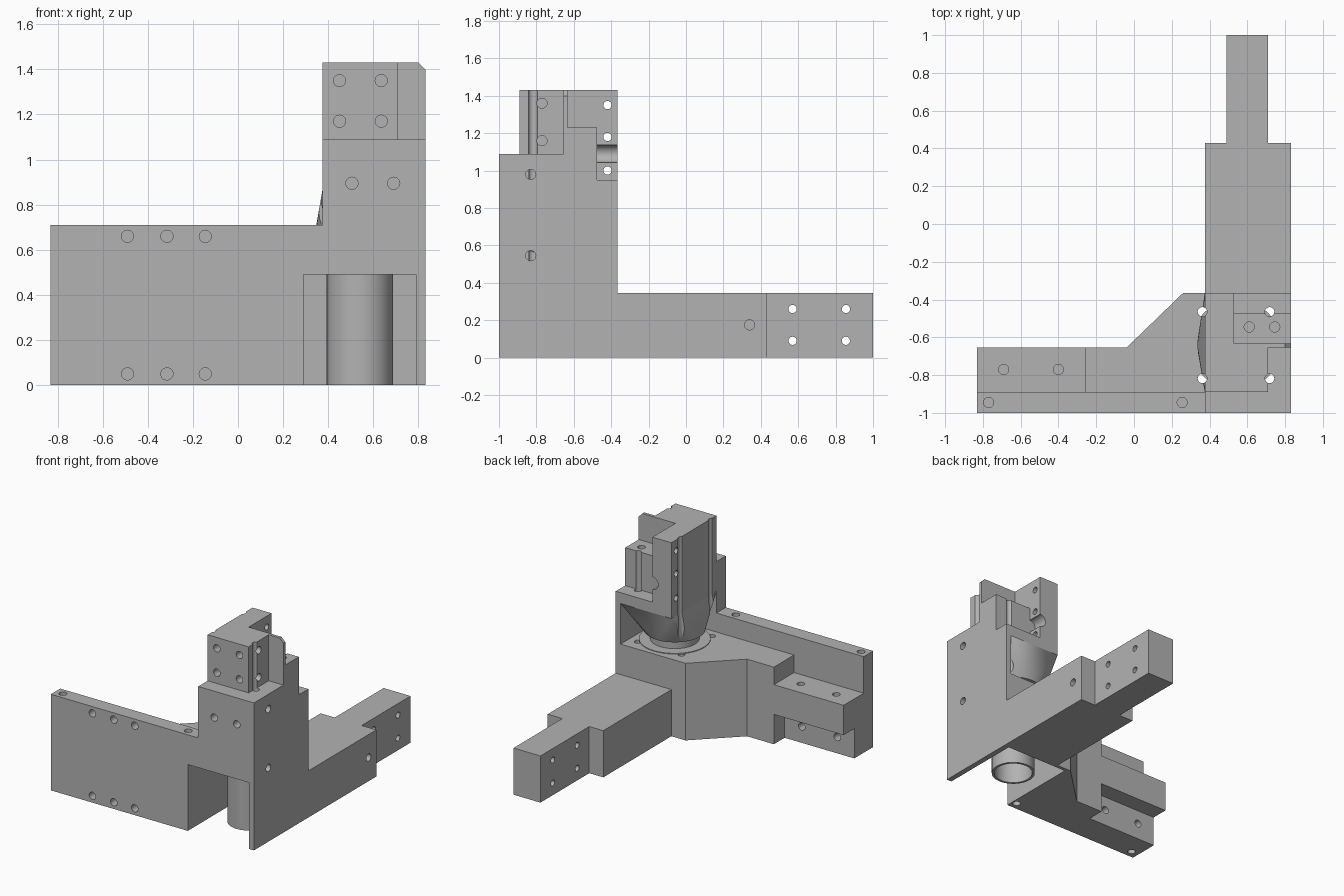
import bpy, bmesh, math
from mathutils import Matrix, Vector

cube = bpy.data.objects.get("Cube")
if cube:
    bpy.data.objects.remove(cube, do_unlink=True)

grey = bpy.data.materials.new("plain_grey")
grey.use_nodes = True
colour = (0.45, 0.45, 0.45, 1)
grey.diffuse_color = colour
grey.node_tree.nodes["Principled BSDF"].inputs["Base Color"].default_value = colour


def finish(name, bm):
    bmesh.ops.recalc_face_normals(bm, faces=bm.faces)
    mesh = bpy.data.meshes.new(name)
    bm.to_mesh(mesh)
    bm.free()
    mesh.materials.append(grey)
    obj = bpy.data.objects.new(name, mesh)
    bpy.context.collection.objects.link(obj)
    return obj


def prism(name, plan, z0, z1):
    bm = bmesh.new()
    face = bm.faces.new([bm.verts.new((x, y, z0)) for x, y in plan])
    top = bmesh.ops.extrude_face_region(bm, geom=[face])["geom"]
    verts = [v for v in top if isinstance(v, bmesh.types.BMVert)]
    bmesh.ops.translate(bm, verts=verts, vec=(0, 0, z1 - z0))
    return finish(name, bm)


def box(name, x0, x1, y0, y1, z0, z1):
    return prism(name, [(x0, y0), (x1, y0), (x1, y1), (x0, y1)], z0, z1)


def rod(name, start, end, radius, sides=32):
    a, b = Vector(start), Vector(end)
    bm = bmesh.new()
    turn = (b - a).to_track_quat("Z", "Y").to_matrix().to_4x4()
    bmesh.ops.create_cone(bm, cap_ends=True, segments=sides, radius1=radius,
                          radius2=radius, depth=(b - a).length,
                          matrix=Matrix.Translation((a + b) / 2) @ turn)
    return finish(name, bm)


def combine(obj, tools, operation):
    for tool in tools:
        mod = obj.modifiers.new("combine", "BOOLEAN")
        mod.operation, mod.solver, mod.object = operation, "EXACT", tool
    graph = bpy.context.evaluated_depsgraph_get()
    mesh = bpy.data.meshes.new_from_object(obj.evaluated_get(graph))
    obj.modifiers.clear()
    obj.data = mesh
    for tool in tools:
        bpy.data.objects.remove(tool, do_unlink=True)


# Bracket: base slab with raised front lip, tower and rear arm
LEFT, WALL, RIGHT, FRONT, LIP, BACK = -0.83, 0.375, 0.83, -1, -0.89, -0.365
body = prism("bracket_body", [
    (LEFT, FRONT), (RIGHT, FRONT), (RIGHT, BACK), (0.26, BACK),
    (-0.04, -0.655), (LEFT, -0.655)], 0, 0.57)
combine(body, [
    box("lip", LEFT, 0.5, FRONT, LIP, 0.3, 0.71),
    box("tower", WALL, RIGHT, FRONT, BACK, 0.3, 1.43),
    prism("arm", [(WALL, -0.45), (RIGHT, -0.45), (RIGHT, 0.43), (0.71, 0.43),
                  (0.71, 1), (0.49, 1), (0.49, 0.43), (WALL, 0.43)], 0, 0.345),
], "UNION")

# Steps and openings
cuts = [
    box("motor_pocket", 0.29, 0.79, -1.1, -0.39, -0.1, 0.49),
    box("tower_void", 0.1, 0.79, LIP, -0.2, 0.57, 0.87),
    box("side_shelf", -0.9, -0.26, LIP, -0.5, 0.44, 0.65),
    box("side_undercut", -0.9, -0.26, -0.78, -0.5, -0.1, 0.22),
    box("front_step", 0.3, 0.9, -1.1, LIP, 1.09, 1.5),
    box("corner_step", 0.71, 0.9, -1.1, -0.655, 1.09, 1.5),
    box("rear_step", 0.53, 0.9, -0.633, -0.2, 1.23, 1.5),
    box("rear_low_step", 0.53, 0.9, -0.475, -0.2, 0.95, 1.5),
    rod("rear_groove", (0.53, -0.475, 1.09), (0.53, -0.2, 1.09), 0.047),
]
bevel = box("fin_corner", -0.05, 0.05, -0.8, -0.55, -0.05, 0.05)
bevel.data.transform(Matrix.Translation((0.85, 0, 1.45)) @ Matrix.Rotation(math.pi / 4, 4, "Y"))
cuts.append(bevel)
combine(body, cuts, "DIFFERENCE")

# Funnel between the tower and the round opening
CX, CY = 0.54, -0.64
bm = bmesh.new()
for i in range(32):
    a = math.tau * i / 32
    bm.verts.new((CX + 0.205 * math.cos(a), CY + 0.205 * math.sin(a), 0.64))
for x in (WALL, 0.79):
    for y in (LIP, BACK):
        bm.verts.new((x, y, 0.87))
bmesh.ops.convex_hull(bm, input=bm.verts)
funnel = finish("tower_funnel", bm)
neck = rod("funnel_neck", (CX, CY, 0.57), (CX, CY, 0.64), 0.165, 48)
rim = rod("opening_rim", (CX, CY, 0.565), (CX, CY, 0.575), 0.24, 48)

# Hollow tube in the pocket
tube = rod("motor_tube", (CX, CY, 0), (CX, CY, 0.49), 0.147, 48)
combine(tube, [rod("bore", (CX, CY, -0.1), (CX, CY, 0.45), 0.13, 48)], "DIFFERENCE")


# Screw holes: each is a start point, a direction and a depth
def drill(points, direction, depth, radius=0.027):
    d = Vector(direction)
    return [rod("hole", Vector(p) - d * 0.02, Vector(p) + d * depth, radius, 20) for p in points]


holes = drill([(x, FRONT, z) for x in (-0.49, -0.315, -0.145) for z in (0.05, 0.66)], (0, 1, 0), 0.08)
holes += drill([(x, LIP, z) for x in (0.45, 0.635) for z in (1.17, 1.35)], (0, 1, 0), 0.08)
holes += drill([(x, FRONT, 0.895) for x in (0.505, 0.69)], (0, 1, 0), 0.08)
holes += drill([(x, -0.78, 0.12) for x in (-0.69, -0.4)], (0, -1, 0), 0.08)
holes += drill([(RIGHT, -0.83, 0.98), (RIGHT, -0.83, 0.545), (RIGHT, 0.34, 0.175)], (-1, 0, 0), 0.1)
holes += drill([(0.71, -0.77, z) for z in (1.16, 1.36)], (-1, 0, 0), 0.1)
holes += drill([(x, -0.77, 0.44) for x in (-0.69, -0.4)], (0, 0, -1), 0.1)
holes += drill([(x, -0.945, 0.71) for x in (-0.77, 0.255)], (0, 0, -1), 0.12)
holes += drill([(x, -0.945, 0) for x in (-0.77, 0.255)], (0, 0, 1), 0.12)
holes += drill([(x, -0.545, 1.23) for x in (0.61, 0.745)], (0, 0, -1), 0.1)
holes += drill([(0.49, y, z) for y in (0.57, 0.855) for z in (0.09, 0.26)], (1, 0, 0), 0.3, 0.022)
holes += drill([(WALL, -0.42, z) for z in (1.0, 1.18, 1.35)], (1, 0, 0), 0.3, 0.022)
corners = [(x, y) for x in (0.362, 0.718) for y in (-0.818, -0.465)]
holes += drill([(x, y, 1.45) for x, y in corners], (0, 0, -1), 1.0, 0.025)
combine(body, holes, "DIFFERENCE")
combine(funnel, drill([(x, y, 0.95) for x, y in corners], (0, 0, -1), 0.5, 0.025), "DIFFERENCE")

for obj in (body, funnel, neck, rim, tube):
    bpy.ops.object.select_all(action="DESELECT")
    obj.select_set(True)
    bpy.context.view_layer.objects.active = obj
    bpy.ops.object.shade_smooth_by_angle(angle=math.radians(25))
